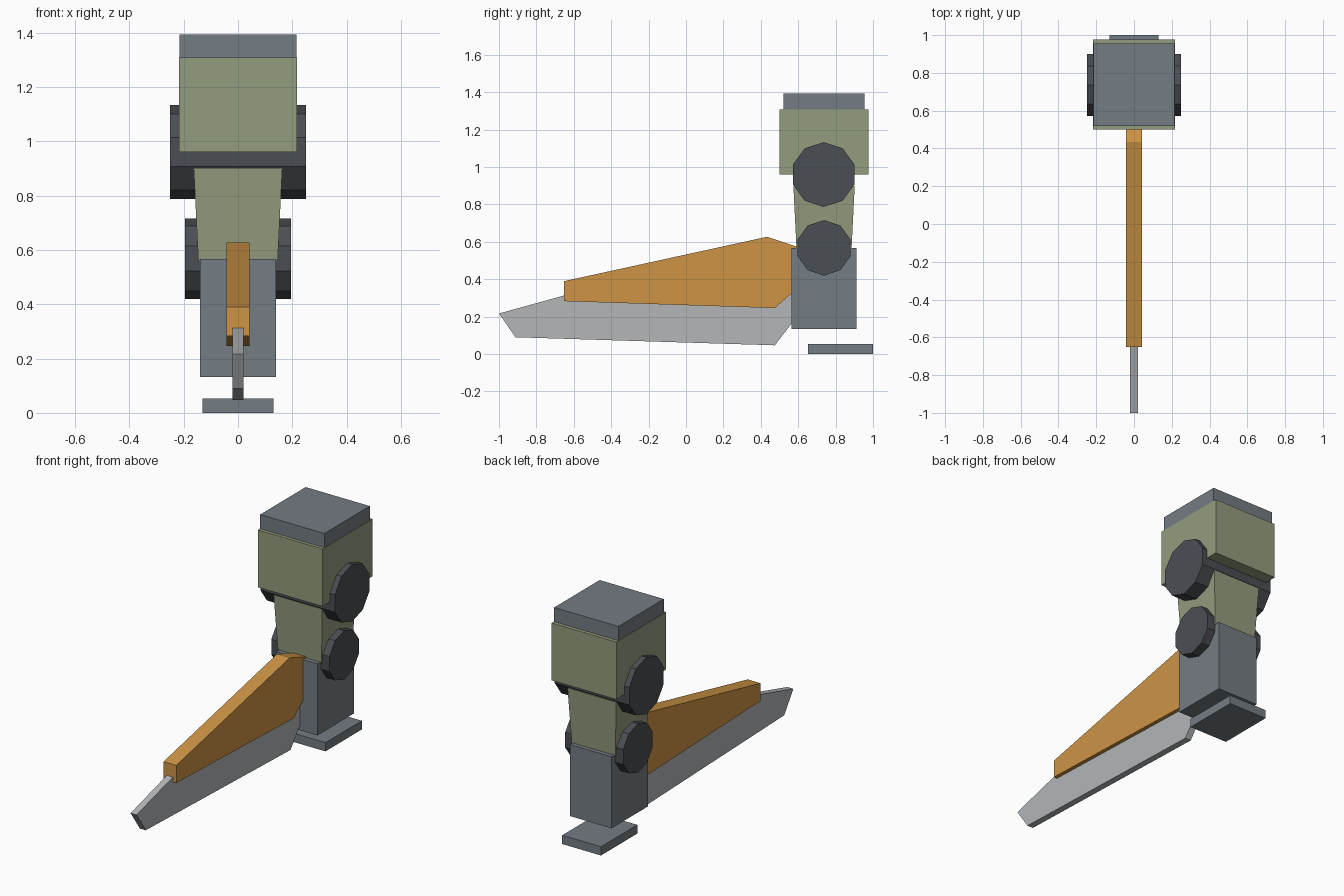
import bpy, bmesh, math

if "Cube" in bpy.data.objects:
    bpy.data.objects.remove(bpy.data.objects["Cube"])


def material(name, rgb):
    m = bpy.data.materials.new(name)
    lin = [((c / 255 + 0.055) / 1.055) ** 2.4 for c in rgb]
    m.diffuse_color = (*lin, 1)
    m.use_nodes = True
    m.node_tree.nodes["Principled BSDF"].inputs["Base Color"].default_value = m.diffuse_color
    return m


STEEL = material("blue grey", (116, 124, 131))
OLIVE = material("olive", (148, 156, 126))
DARK = material("dark grey", (74, 78, 83))
ORANGE = material("orange", (205, 148, 69))
BLADE = material("light grey", (179, 182, 185))


def finish(name, bm, mat):
    bmesh.ops.recalc_face_normals(bm, faces=bm.faces)
    me = bpy.data.meshes.new(name)
    bm.to_mesh(me)
    bm.free()
    me.materials.append(mat)
    ob = bpy.data.objects.new(name, me)
    bpy.context.collection.objects.link(ob)
    return ob


def block(name, mat, hx, y0, y1, z0, z1, taper=0.0):
    """Box centred on x; the bottom is narrowed by taper on every side."""
    bm = bmesh.new()
    rings = []
    for z, t in ((z0, taper), (z1, 0)):
        pts = ((-hx + t, y0 + t), (hx - t, y0 + t), (hx - t, y1 - t), (-hx + t, y1 - t))
        rings.append([bm.verts.new((x, y, z)) for x, y in pts])
    bm.faces.new(rings[0])
    bm.faces.new(rings[1])
    for i in range(4):
        j = (i + 1) % 4
        bm.faces.new((rings[0][i], rings[0][j], rings[1][j], rings[1][i]))
    return finish(name, bm, mat)


def slab(name, mat, hx, profile):
    """Side profile of (y, z) points extruded across x."""
    bm = bmesh.new()
    a = [bm.verts.new((-hx, y, z)) for y, z in profile]
    b = [bm.verts.new((hx, y, z)) for y, z in profile]
    bm.faces.new(a)
    bm.faces.new(b)
    for i in range(len(a)):
        j = (i + 1) % len(a)
        bm.faces.new((a[i], a[j], b[j], b[i]))
    return finish(name, bm, mat)


def joint(name, hx, y, z, r, sides=10):
    """Ten-sided pivot drum lying along x, with a corner at the top."""
    angles = [math.pi / 2 + math.tau * i / sides for i in range(sides)]
    return slab(name, DARK, hx, [(y + r * math.cos(t), z + r * math.sin(t)) for t in angles])


# Upper arm housing and its cap
block("top_cap", STEEL, 0.215, 0.52, 0.955, 1.305, 1.394)
block("upper_housing", OLIVE, 0.217, 0.50, 0.977, 0.96, 1.308)

# Pivot drums
joint("upper_joint", 0.25, 0.736, 0.96, 0.173)
joint("lower_joint", 0.195, 0.738, 0.568, 0.148)

# Tapered middle and lower housing
block("middle_link", OLIVE, 0.163, 0.574, 0.902, 0.56, 0.90, 0.017)
block("lower_housing", STEEL, 0.139, 0.563, 0.911, 0.133, 0.567)

# Separate foot plate
block("foot_plate", STEEL, 0.13, 0.652, 1.0, 0.0, 0.053)

# Saw guide bar and its orange guard
slab("guard", ORANGE, 0.043, [(-0.652, 0.39), (0.433, 0.627), (0.62, 0.565),
                              (0.62, 0.375), (0.475, 0.246), (-0.652, 0.283)])
slab("blade", BLADE, 0.02, [(-1.0, 0.217), (-0.62, 0.322), (0.62, 0.322),
                            (0.62, 0.235), (0.475, 0.047), (-0.912, 0.09)])
